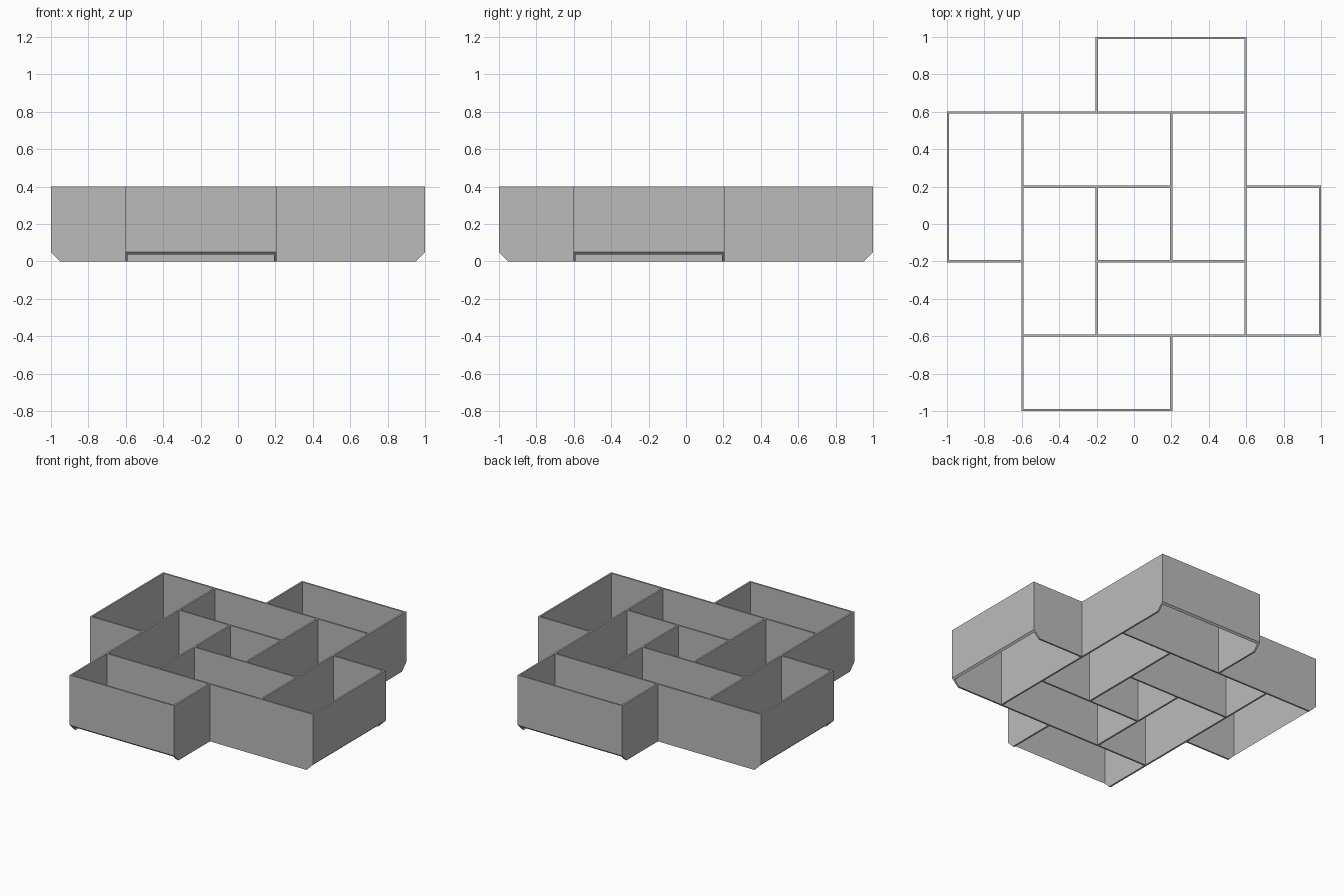
import bpy
import bmesh
from mathutils import Vector

cube = bpy.data.objects.get("Cube")
if cube:
    bpy.data.objects.remove(cube, do_unlink=True)

THICK = 0.012            # wall thickness
PITCH = (2 - THICK) / 5  # spacing of wall lines, numbered 0 to 5
HEIGHT = 0.4
CHAMFER = 0.05

# One plain grey material
grey = bpy.data.materials.new("plain_grey")
grey.use_nodes = True
colour = (0.5, 0.5, 0.5, 1)
grey.diffuse_color = colour
grey.node_tree.nodes["Principled BSDF"].inputs["Base Color"].default_value = colour

# Wall plan: (line, start, end) for one quarter, repeated by quarter turns
QUARTER = [(0, 2, 4), (1, 0, 4), (2, 1, 3), (2, 4, 5)]

# Even cells are wall lines, odd cells are the gaps between them
cells = set()
for line, start, end in QUARTER:
    for j in range(2 * start, 2 * end + 1):
        i, k = 2 * line, j
        for turn in range(4):
            cells.add((i, k))
            i, k = 10 - k, i


def coord(n):
    """Position of the n-th edge of the alternating wall and gap grid."""
    return -1 + (n // 2) * PITCH + (n % 2) * THICK


# Flat plan of the joined walls, raised to full height
bm = bmesh.new()
corners = {}


def corner(i, j):
    if (i, j) not in corners:
        corners[i, j] = bm.verts.new((coord(i), coord(j), 0))
    return corners[i, j]


for i, j in sorted(cells):
    bm.faces.new([corner(i, j), corner(i + 1, j), corner(i + 1, j + 1), corner(i, j + 1)])
raised = bmesh.ops.extrude_face_region(bm, geom=bm.faces[:], use_keep_orig=True)
top = [g for g in raised["geom"] if isinstance(g, bmesh.types.BMVert)]
bmesh.ops.translate(bm, verts=top, vec=(0, 0, HEIGHT))

# Sloped cut along the bottom of each of the four outermost walls
for side in (Vector((1, 0, 0)), Vector((0, 1, 0)), Vector((-1, 0, 0)), Vector((0, -1, 0))):
    cut = bmesh.ops.bisect_plane(
        bm, geom=bm.verts[:] + bm.edges[:] + bm.faces[:], dist=1e-5,
        plane_co=side + Vector((0, 0, CHAMFER)),
        plane_no=side - Vector((0, 0, 1)), clear_outer=True)
    rim = [g for g in cut["geom_cut"] if isinstance(g, bmesh.types.BMEdge)]
    bmesh.ops.holes_fill(bm, edges=rim, sides=0)

bmesh.ops.recalc_face_normals(bm, faces=bm.faces[:])
mesh = bpy.data.meshes.new("interlocking_tray_walls")
bm.to_mesh(mesh)
bm.free()
mesh.materials.append(grey)
walls = bpy.data.objects.new("interlocking_tray_walls", mesh)
bpy.context.collection.objects.link(walls)
